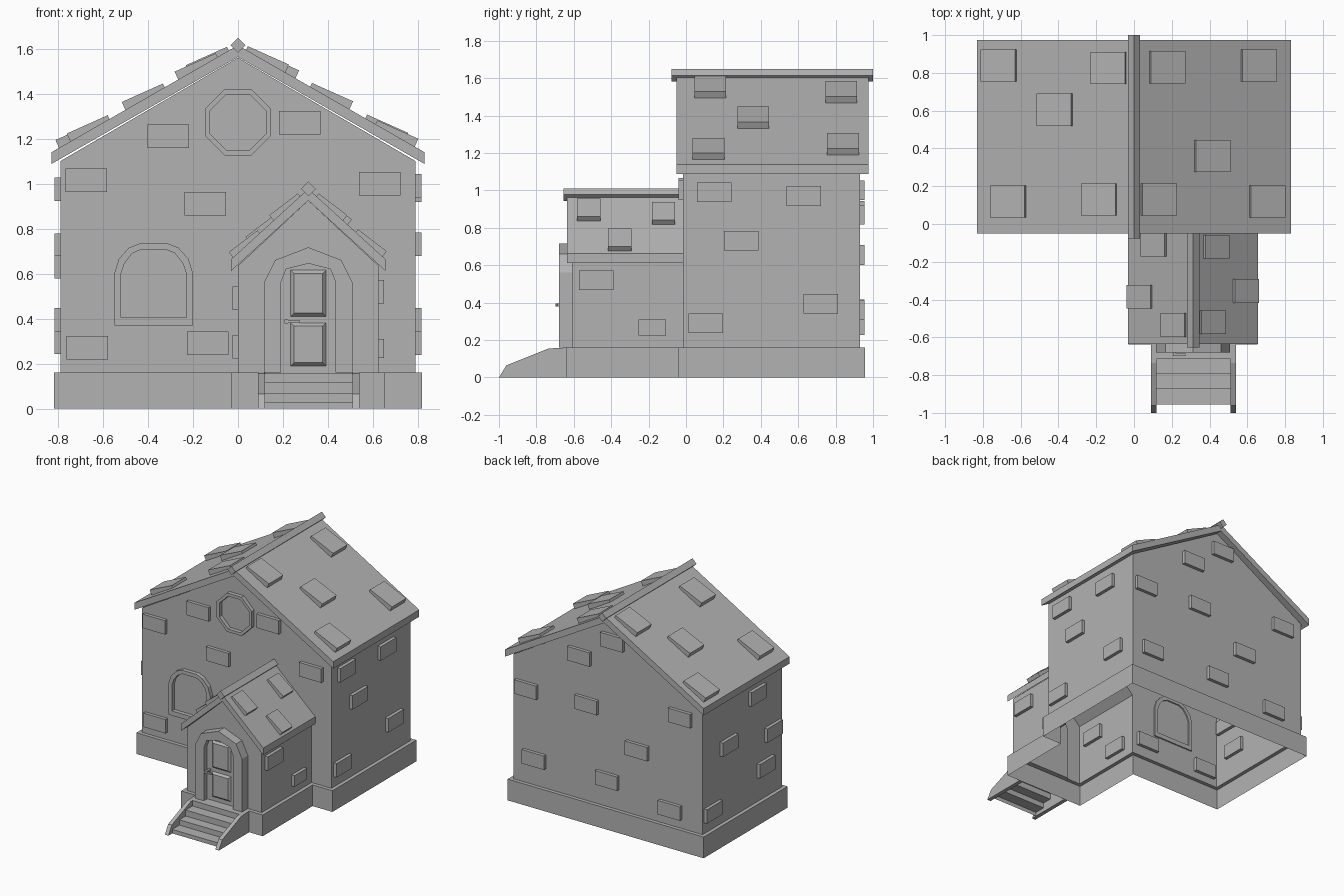
import bpy, bmesh, math
from mathutils import Matrix, Vector

if "Cube" in bpy.data.objects:
    bpy.data.objects.remove(bpy.data.objects["Cube"], do_unlink=True)

stone = bpy.data.materials.new("plain_grey")
stone.use_nodes = True
GREY = (0.45, 0.45, 0.45, 1)
stone.diffuse_color = GREY
stone.node_tree.nodes["Principled BSDF"].inputs["Base Color"].default_value = GREY


def mesh_object(name, verts, faces):
    bm = bmesh.new()
    vs = [bm.verts.new(v) for v in verts]
    for f in faces:
        bm.faces.new([vs[i] for i in f])
    bmesh.ops.remove_doubles(bm, verts=bm.verts, dist=0.0005)
    bmesh.ops.recalc_face_normals(bm, faces=bm.faces)
    mesh = bpy.data.meshes.new(name)
    bm.to_mesh(mesh)
    bm.free()
    mesh.materials.append(stone)
    ob = bpy.data.objects.new(name, mesh)
    bpy.context.collection.objects.link(ob)
    return ob


def prism(name, profile, a, b, axis="y"):
    """Extrude a profile (x,z along y, or y,z along x) from a to b."""
    n = len(profile)
    place = (lambda p, d: (p[0], d, p[1])) if axis == "y" else (lambda p, d: (d, p[0], p[1]))
    verts = [place(p, d) for d in (a, b) for p in profile]
    sides = [(i, (i + 1) % n, n + (i + 1) % n, n + i) for i in range(n)]
    return mesh_object(name, verts, sides + [tuple(range(n)), tuple(range(n, 2 * n))])


def ring(name, outer, inner, y0, y1):
    """Frame between two matching x,z outlines."""
    n = len(outer)
    loops = [(outer, y0), (inner, y0), (inner, y1), (outer, y1)]
    verts = [(x, y, z) for loop, y in loops for x, z in loop]
    faces = [(k * n + i, k * n + (i + 1) % n, (k + 1) % 4 * n + (i + 1) % n, (k + 1) % 4 * n + i)
             for k in range(4) for i in range(n)]
    return mesh_object(name, verts, faces)


def box(name, centre, size, rot=0):
    turn = Matrix.Rotation(rot, 3, "Y")
    verts = [Vector(centre) + turn @ Vector((x * size[0] / 2, y * size[1] / 2, z * size[2] / 2))
             for x in (-1, 1) for y in (-1, 1) for z in (-1, 1)]
    return mesh_object(name, verts, [(0, 1, 3, 2), (4, 5, 7, 6), (0, 1, 5, 4),
                                     (2, 3, 7, 6), (0, 2, 6, 4), (1, 3, 7, 5)])


def mirrored(cx, half):
    """Complete a symmetric outline from its right half, bottom to top."""
    return [(cx + x, z) for x, z in half] + [(cx - x, z) for x, z in reversed(half) if x > 0]


W, F, B = 0.79, -0.015, 0.93           # main walls: half width, front, back
PX, PW, PF = 0.3125, 0.3125, -0.61     # porch: centre, half width, front
BASE, EAVE, TOP = 0.16, 1.1, 1.56
P_EAVE, P_TOP = 0.635, 0.925

# Hollow walls, with the porch open to the main room
gable = mirrored(0, [(W, BASE), (W, EAVE), (0, TOP)])
porch_gable = mirrored(PX, [(PW, BASE), (PW, P_EAVE), (0, P_TOP)])
front = gable[:4] + [gable[4]] + [porch_gable[i] for i in (4, 3, 2, 1, 0)]


def sheet(name, points):
    return mesh_object(name, points, [tuple(range(len(points)))])


sheet("front_wall", [(x, F, z) for x, z in front])
sheet("back_wall", [(x, B, z) for x, z in reversed(gable)])
sheet("porch_front_wall", [(x, PF, z) for x, z in porch_gable])
for side, s in (("left", 1), ("right", -1)):
    for name, x, y0, y1, top in ((side + "_wall", s * W, F, B, EAVE),
                                 (side + "_porch_wall", PX + s * PW, PF, F, P_EAVE)):
        sheet(name, [(x, y0, BASE), (x, y1, BASE), (x, y1, top), (x, y0, top)][::s])

# Foundation band with a ledge, open underneath


def plan(o):
    return [(-W - o, F - o), (PX - PW - o, F - o), (PX - PW - o, PF - o), (PX + PW + o, PF - o),
            (PX + PW + o, F - o), (W + o, F - o), (W + o, B + o), (-W - o, B + o)]


loops = [(plan(0.028), 0), (plan(0.028), BASE), (plan(0), BASE)]
mesh_object("foundation", [(x, y, z) for p, z in loops for x, y in p],
            [(k * 8 + i, k * 8 + (i + 1) % 8, k * 8 + 8 + (i + 1) % 8, k * 8 + 8 + i)
             for k in range(2) for i in range(8)])


# Roofs with ridge beams and tilted loose tiles
def roof(name, cx, half, eave, top, y0, y1, beam, tiles, size, tilt):
    t = 0.052
    prism(name, [(cx - half, eave), (cx - half, eave + t), (cx, top + t), (cx + half, eave + t),
                 (cx + half, eave), (cx, top)], y0, y1)
    r, zc = 0.033, top + t
    prism(name + "_ridge", [(cx - r, zc), (cx, zc + r), (cx + r, zc), (cx, zc - r)], *beam)
    slope = (top - eave) / half
    for x, y in tiles:
        side = 1 if x > cx else -1
        z = top + t - slope * abs(x - cx) + 0.004
        box(name + "_tile", (x, y, z), size, side * (math.atan(slope) - tilt))


roof("main_roof", 0, 0.83, 1.087, 1.563, -0.05, 0.975, (-0.078, 1.0),
     [(-.71, .84), (-.13, .825), (-.415, .605), (-.66, .12), (-.18, .13),
      (.17, .83), (.655, .84), (.41, .36), (.125, .13), (.7, .12)], (.2, .17, .05), .1)
roof("porch_roof", PX, 0.343, 0.612, 0.925, -0.635, F, (-0.655, 0.01),
     [(.11, -.11), (.035, -.385), (.215, -.535), (.43, -.12), (.585, -.355), (.41, -.52)],
     (.16, .125, .04), .09)

# Raised bricks on each wall
D, BW, BH = 0.05, 0.185, 0.105
for x, z in [(-.675, 1.015), (-.31, 1.21), (.275, 1.27), (.63, 1.0), (-.145, .91),
             (-.67, .27), (-.135, .29)]:
    box("front_brick", (x, F, z), (BW, D, BH))
for x, z in [(.23, 1.24), (-.045, 1.42), (.675, .87), (.17, .89), (-.61, 1.0), (-.25, .655),
             (.61, .36), (0, .365), (-.525, .28)]:
    box("back_brick", (x, B, z), (BW, D, BH))
for y, z in [(.15, .99), (.63, .97), (.295, .73), (.72, .395), (.105, .29)]:
    box("left_brick", (W, y, z), (D, BW, BH))
for y, z in [(.29, .975), (.1, .63), (.63, .725), (.19, .395), (.82, .295)]:
    box("right_brick", (-W, y, z), (D, BW, BH))
for x, y, z, k in [(PX + PW, -.48, .52, 1), (PX + PW, -.18, .267, .8),
                   (PX - PW, -.45, .49, 1), (PX - PW, -.2, .275, 1)]:
    box("porch_brick", (x, y, z), (D, BW * k, BH * k))


# Octagonal gable window and arched window
def octagon(r):
    c = r / math.cos(math.pi / 8)
    return [(c * math.cos((i + .5) * math.pi / 4), 1.272 + c * math.sin((i + .5) * math.pi / 4))
            for i in range(8)]


ring("gable_window_frame", octagon(.146), octagon(.124), F - .03, F + .01)
arch_out = mirrored(-.375, [(.175, .37), (.175, .6), (.155, .665), (.11, .715), (.06, .735)])
arch_in = mirrored(-.375, [(.145, .405), (.145, .6), (.13, .645), (.095, .69), (.055, .707)])
ring("arched_window_frame", arch_out, arch_in, F - .03, F + .01)

# Door surround, door, raised panels and handle
surround = mirrored(PX, [(.197, BASE), (.197, .56), (.147, .66), (0, .717)])
opening = mirrored(PX, [(.122, BASE), (.122, .56), (.098, .62), (0, .645)])
ring("door_surround", surround, opening, -.68, -.6)
prism("door", opening, -.64, -.6)
for z0, z1 in ((.19, .38), (.41, .615)):
    rect = [[(PX - h, z0 + e), (PX + h, z0 + e), (PX + h, z1 - e), (PX - h, z1 - e)]
            for h, e in ((.078, 0), (.064, .014))]
    verts = [(x, y, z) for p, y in zip(rect, (-.64, -.655)) for x, z in p]
    mesh_object("door_panel", verts, [(i, (i + 1) % 4, 4 + (i + 1) % 4, 4 + i)
                                      for i in range(4)] + [(4, 5, 6, 7)])
box("door_handle_stem", (.215, -.667, .387), (.016, .06, .016))
box("door_handle", (.24, -.692, .387), (.066, .014, .012))

# Open-backed steps between two side boards
steps = [(-.955, 0), (-.955, .03), (-.87, .03), (-.87, .07), (-.795, .07), (-.795, .115),
         (-.715, .115), (-.715, .157), (-.638, .157)]
n = len(steps)
mesh_object("steps", [(x, y, z) for x in (.118, .512) for y, z in steps],
            [(i, n + i, n + i + 1, i + 1) for i in range(n - 1)])
board = [(-1.0, 0), (-.96, .065), (-.735, .155), (-.638, .16), (-.638, 0)]
for name, x in (("right_step_board", .09), ("left_step_board", .51)):
    prism(name, board, x, x + .03, "x")
